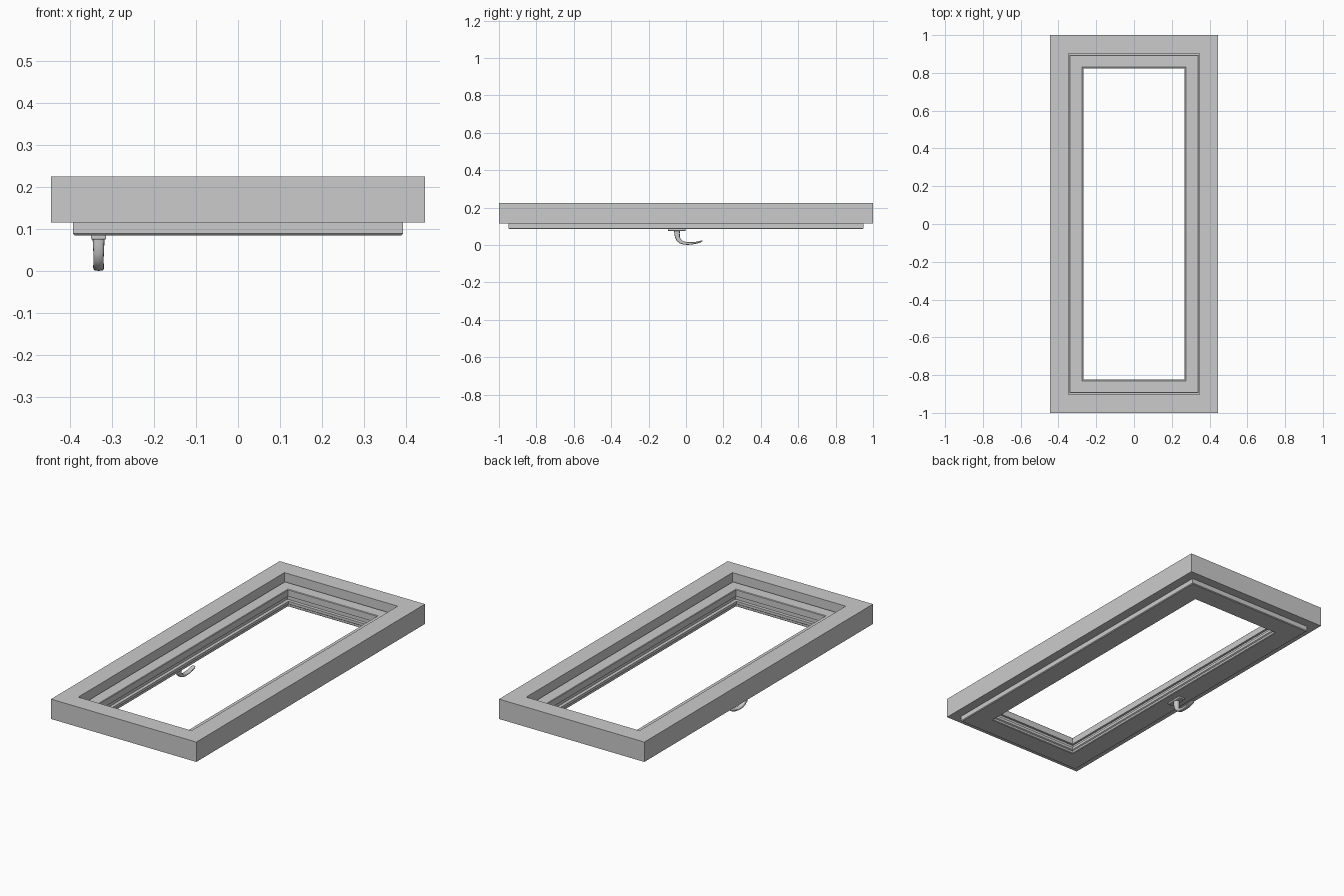
import bpy, bmesh, math

if "Cube" in bpy.data.objects:
    bpy.data.objects.remove(bpy.data.objects["Cube"])

HALF_X, HALF_Y = 0.445, 1.0


def finish(name, bm, angle=30):
    bmesh.ops.recalc_face_normals(bm, faces=bm.faces[:])
    me = bpy.data.meshes.new(name)
    bm.to_mesh(me)
    bm.free()
    ob = bpy.data.objects.new(name, me)
    bpy.context.collection.objects.link(ob)
    bpy.ops.object.select_all(action='DESELECT')
    ob.select_set(True)
    bpy.context.view_layer.objects.active = ob
    bpy.ops.object.shade_smooth_by_angle(angle=math.radians(angle))
    return ob


def skin(bm, loops, closed):
    """Bridge successive vertex loops; cap the ends when open."""
    n = len(loops[0])
    count = len(loops) if closed else len(loops) - 1
    for i in range(count):
        a, b = loops[i], loops[(i + 1) % len(loops)]
        for j in range(n):
            k = (j + 1) % n
            bm.faces.new((a[j], a[k], b[k], b[j]))
    if not closed:
        bm.faces.new(loops[0][::-1])
        bm.faces.new(loops[-1])


def mitred_frame(name, profile):
    """Closed (inset, z) profile carried around the rectangle with mitred corners."""
    bm = bmesh.new()
    loops = []
    for d, z in profile:
        x, y = HALF_X - d, HALF_Y - d
        loops.append([bm.verts.new((sx * x, sy * y, z))
                      for sx, sy in ((-1, -1), (1, -1), (1, 1), (-1, 1))])
    skin(bm, loops, True)
    return finish(name, bm)


# Fixed outer frame with a stepped rebate
mitred_frame("outer_frame", [
    (0, .115), (0, .225), (.098, .225), (.098, .165),
    (.085, .165), (.085, .135), (.072, .135), (.072, .115)])

# Opening sash: overlapping flange, rounded edges and glazing groove
mitred_frame("sash", [
    (.052, .089), (.052, .118), (.080, .118), (.080, .130), (.104, .130),
    (.104, .177), (.107, .180), (.169, .180), (.172, .177),
    (.172, .142), (.160, .142), (.160, .118), (.178, .118),
    (.178, .103), (.172, .099), (.172, .088), (.169, .085), (.056, .085)])

# Handle mounting plate
HX = -0.332
bm = bmesh.new()
bmesh.ops.create_cube(bm, size=1)
for v in bm.verts:
    v.co = (HX + v.co.x * .036, -.05 + v.co.y * .094, .0805 + v.co.z * .011)
plate = finish("handle_plate", bm)
bev = plate.modifiers.new("soft_edges", 'BEVEL')
bev.width = .003
bev.segments = 2

# Curved lever: (y, z, path angle in degrees, thickness, width)
stations = [
    (-.048, .080, -90, .032, .029), (-.048, .062, -88, .029, .027),
    (-.046, .043, -80, .026, .025), (-.040, .028, -60, .023, .024),
    (-.028, .017, -35, .020, .024), (-.012, .010, -14, .017, .024),
    (.010, .0075, -2, .014, .025), (.035, .0085, 6, .012, .026),
    (.060, .013, 14, .010, .026), (.080, .019, 20, .008, .024),
    (.089, .023, 24, .004, .016)]
bm = bmesh.new()
loops = []
for y, z, ang, thick, width in stations:
    a = math.radians(ang)
    ring = []
    for i in range(16):
        t = 2 * math.pi * i / 16
        c, s = math.cos(t), math.sin(t)
        # Superellipse gives a softly squared section
        u = math.copysign(abs(c) ** .6, c) * width / 2
        w = math.copysign(abs(s) ** .6, s) * thick / 2
        ring.append(bm.verts.new((HX + u, y - math.sin(a) * w, z + math.cos(a) * w)))
    loops.append(ring)
skin(bm, loops, False)
finish("handle_lever", bm, 40)
